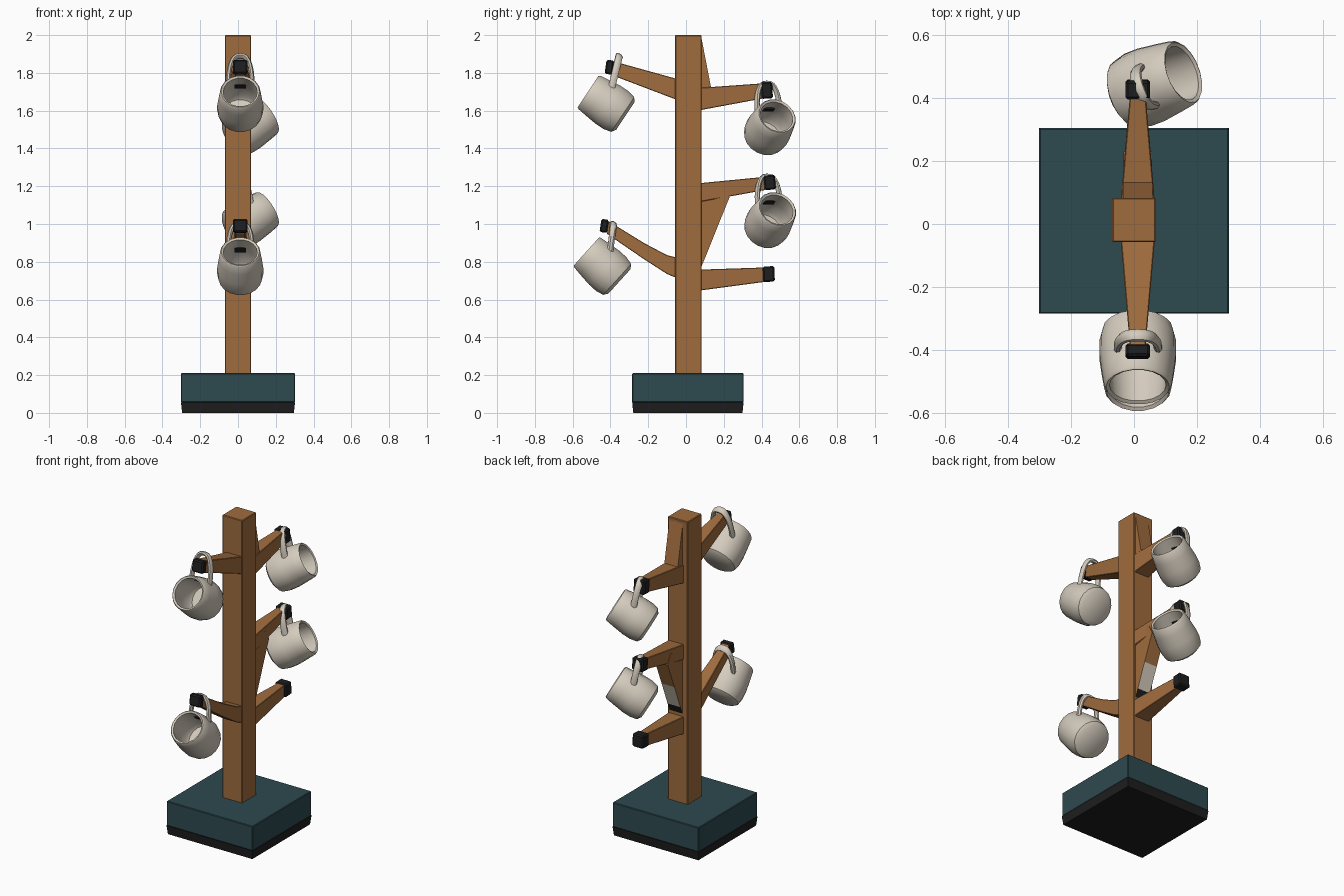
import bpy, bmesh, math
from mathutils import Vector, Matrix

if "Cube" in bpy.data.objects:
    bpy.data.objects.remove(bpy.data.objects["Cube"])


def material(name, rgb):
    m = bpy.data.materials.new(name)
    m.diffuse_color = (*rgb, 1)
    m.use_nodes = True
    m.node_tree.nodes["Principled BSDF"].inputs["Base Color"].default_value = m.diffuse_color
    return m


WOOD = material("warm wood", (0.35, 0.15, 0.048))
TEAL = material("dark teal", (0.027, 0.067, 0.08))
BLACK = material("soft black", (0.013, 0.013, 0.014))
CREAM = material("cream ceramic", (0.66, 0.60, 0.51))
XC = 0.012  # arms sit a touch right of centre


def finish(name, bm, mats, smooth=False, bevel=0):
    bmesh.ops.recalc_face_normals(bm, faces=bm.faces)
    me = bpy.data.meshes.new(name)
    bm.to_mesh(me)
    bm.free()
    ob = bpy.data.objects.new(name, me)
    bpy.context.collection.objects.link(ob)
    for m in mats:
        me.materials.append(m)
    if bevel:
        b = ob.modifiers.new("bevel", 'BEVEL')
        b.width, b.segments = bevel, 1
    if smooth:
        bpy.ops.object.select_all(action='DESELECT')
        ob.select_set(True)
        bpy.context.view_layer.objects.active = ob
        bpy.ops.object.shade_smooth_by_angle(angle=math.radians(35))
    return ob


def loft(bm, rings, caps=True, closed=False):
    """Skin a list of equal-length vertex rings."""
    vs = [[bm.verts.new(p) for p in r] for r in rings]
    n = len(vs[0])
    for a, b in zip(vs, vs[1:]):
        for i in range(n):
            bm.faces.new((a[i], a[(i + 1) % n], b[(i + 1) % n], b[i]))
    if caps:
        bm.faces.new(vs[0])
        bm.faces.new(vs[-1])
    return vs


def box(name, lo, hi, mat, bevel=0.004, tilt=0):
    lo, hi = Vector(lo), Vector(hi)
    bm = bmesh.new()
    bmesh.ops.create_cube(bm, size=1)
    bmesh.ops.scale(bm, vec=hi - lo, verts=bm.verts)
    bmesh.ops.rotate(bm, matrix=Matrix.Rotation(tilt, 3, 'X'), verts=bm.verts)
    bmesh.ops.translate(bm, vec=(lo + hi) / 2, verts=bm.verts)
    return finish(name, bm, [mat], bevel=bevel)


def prism(name, profile, half, mats, special=()):
    """Extrude a (y, z) outline along x; special = material per side face."""
    bm = bmesh.new()
    loft(bm, [[(XC + s * half, y, z) for y, z in profile] for s in (-1, 1)])
    bm.faces.ensure_lookup_table()
    for i, m in special:
        bm.faces[i].material_index = m
    return finish(name, bm, mats)


# base and foot pad
box("base", (-0.302, -0.285, 0.055), (0.302, 0.305, 0.21), TEAL)
bm = bmesh.new()
loft(bm, [[(sx * (0.302 - d), 0.01 + sy * (0.295 - d), z)
           for sx, sy in ((-1, -1), (1, -1), (1, 1), (-1, 1))]
          for z, d in ((0, 0.006), (0.056, 0))])
finish("base_pad", bm, [BLACK])

# post
box("post", (-0.07, -0.058, 0.2), (0.07, 0.083, 2.0), WOOD)

# webs between post and arms; lower web has a pale and a dark patch at its foot
prism("upper_web", [(0.07, 1.62), (0.07, 1.995), (0.08, 1.995), (0.137, 1.70)],
      0.047, [WOOD])
prism("lower_web", [(0.06, 0.77), (0.08, 0.77), (0.103, 0.825), (0.163, 0.975),
                    (0.23, 1.14), (0.2, 1.2), (0.06, 1.2)],
      0.045, [WOOD, CREAM, BLACK], [(1, 2), (2, 1)])

# arms: sections (y, z, half width, half height), then cap centre, cap size, cap tilt
ARMS = {
    "front_upper": ([(-0.04, 1.71, .055, .056), (-0.39, 1.825, .025, .038)],
                    (-0.405, 1.83), (0.042, 0.075), -0.15),
    "front_lower": ([(-0.04, 0.765, .055, .055), (-0.10, 0.785, .05, .05),
                     (-0.22, 0.855, .038, .043), (-0.42, 0.985, .025, .036)],
                    (-0.433, 0.99), (0.04, 0.07), -0.15),
    "back_upper": ([(0.06, 1.66, .055, .06), (0.41, 1.705, .025, .04)],
                   (0.428, 1.708), (0.06, 0.088), 0.06),
    "back_middle": ([(0.06, 1.165, .055, .05), (0.42, 1.215, .025, .035)],
                    (0.443, 1.22), (0.06, 0.078), 0.1),
    "back_lower": ([(0.06, 0.702, .055, .056), (0.42, 0.732, .025, .038)],
                   (0.438, 0.735), (0.062, 0.082), 0.04),
}
for name, (secs, (cy, cz), (dy, dz), tilt) in ARMS.items():
    bm = bmesh.new()
    loft(bm, [[(XC + sx * w, y, z + sz * h)
               for sx, sz in ((-1, -1), (1, -1), (1, 1), (-1, 1))]
              for y, z, w, h in secs])
    finish(name + "_arm", bm, [WOOD], bevel=0.003)
    box(name + "_arm_cap", (XC - 0.039, cy - dy / 2, cz - dz / 2),
        (XC + 0.039, cy + dy / 2, cz + dz / 2), BLACK, 0.008, tilt)

# mug outline: radius, distance along the mug axis
MUG = [(0.088, -0.118), (0.112, -0.102), (0.122, -0.06), (0.122, -0.01),
       (0.114, 0.06), (0.107, 0.110), (0.101, 0.118), (0.090, 0.112),
       (0.098, 0.02), (0.100, -0.07), (0.088, -0.092)]


def mug(name, centre, axis, top, lean):
    """Mug with its mouth along axis; handle arch rises to `top`, leaning by `lean`."""
    a = Vector(axis).normalized()
    u = (Vector((0, 0, 1)) - a * a.z).normalized()
    s = u.cross(a)
    frame = Matrix((s, u, a)).transposed().to_4x4()
    frame.translation = centre
    n = 18
    bm = bmesh.new()
    loft(bm, [[(r * math.cos(2 * math.pi * i / n), r * math.sin(2 * math.pi * i / n), t)
               for i in range(n)] for r, t in MUG])
    bm.transform(frame)
    finish(name, bm, [CREAM], smooth=True)

    # handle arch
    bm = bmesh.new()
    rings, steps, foot = [], 14, 0.085
    for k in range(steps + 1):
        th = math.pi * k / steps
        c, q = math.cos(th), math.sin(th)
        px = 0.064 * math.copysign(abs(c) ** 0.75, c)
        rise = q ** 0.85
        py = foot + (top - foot) * rise
        out = Vector((c * 1.6, q, 0)).normalized()
        along = Vector((0, -lean * 0.35, 1)) * 0.021
        p = Vector((px, py, 0.025 + lean * rise))
        rings.append([p + out * 0.0135 * math.cos(f) + along * math.sin(f)
                      for f in (math.pi / 8 + j * math.pi / 4 for j in range(8))])
    loft(bm, rings)
    bm.transform(frame)
    finish(name + "_handle", bm, [CREAM], smooth=True)

    # dark slot on the inner wall under the handle
    bm = bmesh.new()
    bmesh.ops.create_cube(bm, size=1)
    bmesh.ops.scale(bm, vec=(0.06, 0.008, 0.03), verts=bm.verts)
    bmesh.ops.translate(bm, vec=(0, 0.091, 0.03), verts=bm.verts)
    bm.transform(frame)
    finish(name + "_inner_slot", bm, [BLACK])


mug("front_upper_mug", (XC, -0.42, 1.636), (0, -0.83, 0.55), 0.248, 0.06)
mug("front_lower_mug", (XC, -0.44, 0.775), (0, -0.74, 0.67), 0.205, 0.085)
BACK_AXIS = (0.8, 0.31, 0.5)
mug("back_upper_mug", (0.062, 0.445, 1.512), BACK_AXIS, 0.225, 0.05)
mug("back_middle_mug", (0.062, 0.447, 1.02), BACK_AXIS, 0.225, 0.05)
